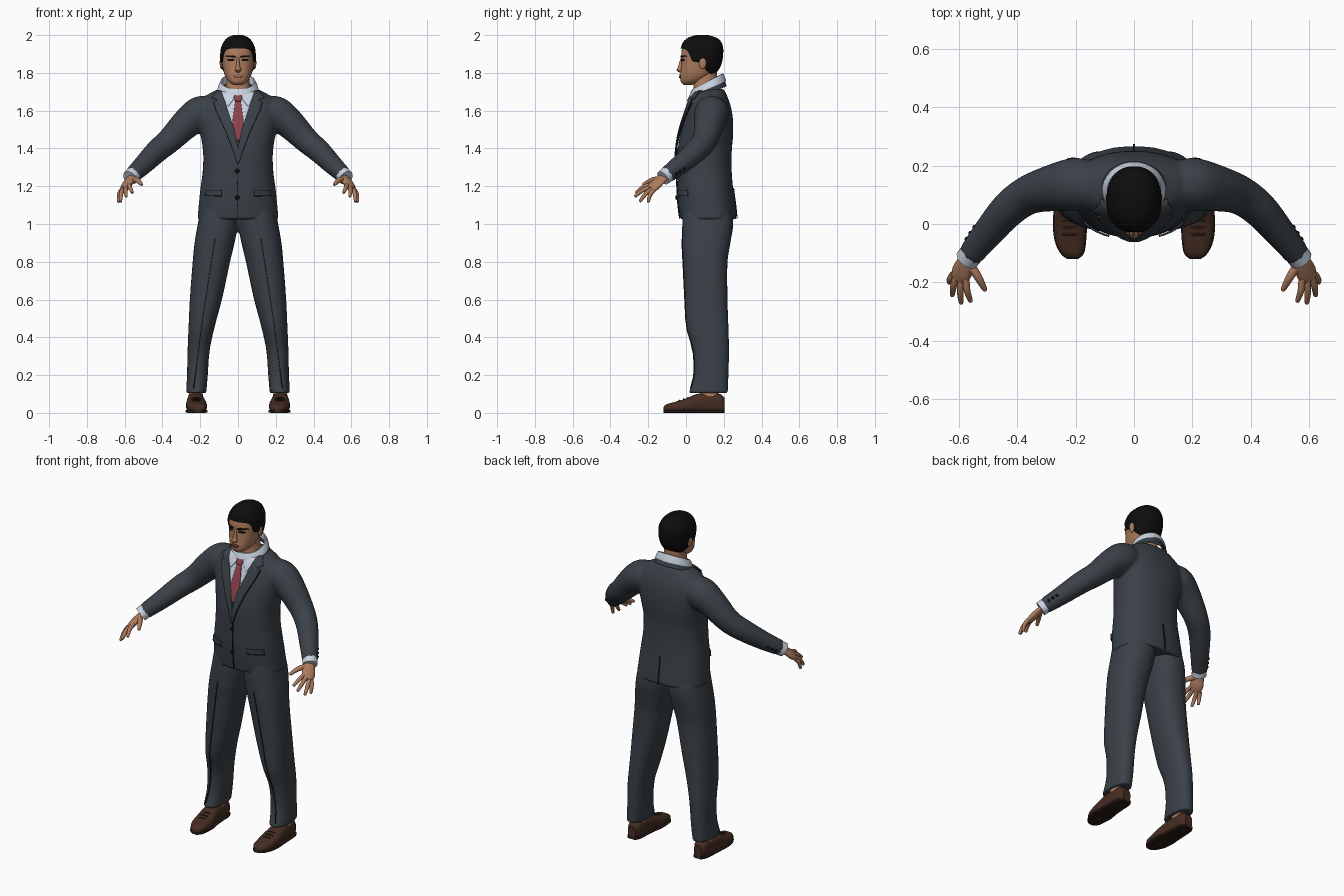
import bpy, bmesh
from math import sin, cos, pi, copysign, radians
from mathutils import Vector, Matrix

cube = bpy.data.objects.get("Cube")
if cube:
    bpy.data.objects.remove(cube)


def material(name, r, g, b):
    m = bpy.data.materials.new(name)
    m.use_nodes = True
    m.diffuse_color = (r, g, b, 1)
    m.node_tree.nodes["Principled BSDF"].inputs["Base Color"].default_value = (r, g, b, 1)
    return m


SUIT = material("charcoal_suit", .042, .053, .064)
SEAM = material("dark_seam", .012, .015, .019)
SKIN = material("skin", .42, .2, .11)
LIPS = material("lips", .27, .1, .065)
HAIR = material("black_hair", .004, .004, .004)
SHIRT = material("pale_shirt", .58, .65, .75)
TIE = material("red_tie", .27, .055, .075)
SHOE = material("brown_leather", .06, .026, .016)
SOLE = material("dark_sole", .022, .011, .008)
made = []


def finish(name, bm, mat):
    bmesh.ops.recalc_face_normals(bm, faces=bm.faces[:])
    me = bpy.data.meshes.new(name)
    bm.to_mesh(me)
    bm.free()
    me.materials.append(mat)
    ob = bpy.data.objects.new(name, me)
    bpy.context.collection.objects.link(ob)
    made.append(ob)
    return ob


def build(name, ringsets, mat, cap=True):
    """Bridge each stack of rings into one closed skin."""
    bm = bmesh.new()
    for rings in ringsets:
        vs = [[bm.verts.new(p) for p in ring] for ring in rings]
        for a, b in zip(vs, vs[1:]):
            for i in range(len(a)):
                bm.faces.new((a[i - 1], a[i], b[i], b[i - 1]))
        if cap:
            bm.faces.new(vs[0])
            bm.faces.new(vs[-1])
    return finish(name, bm, mat)


def spline(rows, t):
    """Smooth interpolation of rows (t, values...)."""
    last = len(rows) - 1
    t = min(max(t, rows[0][0]), rows[last][0])
    i = max(k for k in range(last) if rows[k][0] <= t)

    def slope(k, j):
        a, b = rows[max(k - 1, 0)], rows[min(k + 1, last)]
        return (b[j] - a[j]) / (b[0] - a[0])
    h = rows[i + 1][0] - rows[i][0]
    u = (t - rows[i][0]) / h
    w = u * u * (3 - 2 * u)
    return [rows[i][j] * (1 - w) + rows[i + 1][j] * w
            + h * u * (1 - u) * ((1 - u) * slope(i, j) - u * slope(i + 1, j))
            for j in range(1, len(rows[0]))]


def point(rows, t, ang, n=2.3, axis="z", grow=0, s=1):
    a0, a1, b0, b1 = spline(rows, t)
    c, d = [copysign(abs(v) ** (2 / n), v) for v in (cos(ang), sin(ang))]
    a = (a0 + a1) / 2 + ((a1 - a0) / 2 + grow) * c
    b = (b0 + b1) / 2 + ((b1 - b0) / 2 + grow) * d
    return Vector((a * s, b, t) if axis == "z" else (a * s, t, b))


def loft(rows, steps=40, sides=48, **kw):
    t0, t1 = rows[0][0], rows[-1][0]
    return [[point(rows, t0 + (t1 - t0) * k / steps, 2 * pi * i / sides, **kw)
             for i in range(sides)] for k in range(steps + 1)]


def sym(rows):
    return [(z, -r, r, y0, y1) for z, r, y0, y1 in rows]


def tube(pts, s=1, wide=(0, 0, 1), flat=1, steps=6, sides=20):
    """Rings along a path of (x, y, z, radius)."""
    rows = [(i, *p) for i, p in enumerate(pts)]
    count, rings = steps * (len(pts) - 1), []
    for k in range(count + 1):
        t = k / steps
        x, y, z, r = spline(rows, t)
        d = Vector(spline(rows, t + .1)[:3]) - Vector(spline(rows, t - .1)[:3])
        d.normalize()
        u = Vector(wide) - d * d.dot(Vector(wide))
        u.normalize()
        v = d.cross(u) * flat
        ring = [Vector((x, y, z)) + r * (u * cos(a) + v * sin(a))
                for a in (2 * pi * i / sides for i in range(sides))]
        rings.append([Vector((p.x * s, p.y, p.z)) for p in ring])
    return rings


def plate(name, body, rows, mat, lift=.005, s=1, n=2.3, back=False, cols=8):
    """Thin sheet hugging a body, from rows (z, x_start, x_end)."""
    bm, grid = bmesh.new(), []
    side = 1 if back else -1
    for a, b in zip(rows, rows[1:]):
        for k in range(7):
            z, xa, xb = [p + (q - p) * k / 6 for p, q in zip(a, b)]
            a0, a1, b0, b1 = spline(body, z)
            line = []
            for i in range(cols + 1):
                x = xa + (xb - xa) * i / cols
                q = min(abs(2 * x - a0 - a1) / (a1 - a0), .98)
                y = (b0 + b1) / 2 + side * ((b1 - b0) / 2 * (1 - q ** n) ** (1 / n) + lift)
                line.append(bm.verts.new((x * s, y, z)))
            grid.append(line)
    for a, b in zip(grid, grid[1:]):
        for i in range(cols):
            bm.faces.new((a[i], a[i + 1], b[i + 1], b[i]))
    bmesh.ops.remove_doubles(bm, verts=bm.verts[:], dist=.0001)
    mod = finish(name, bm, mat).modifiers.new("thickness", "SOLIDIFY")
    mod.thickness, mod.offset = .006, 0


def ball(name, loc, size, mat):
    bm = bmesh.new()
    bmesh.ops.create_uvsphere(bm, u_segments=16, v_segments=10, radius=1,
                              matrix=Matrix.Translation(loc) @ Matrix.Diagonal((*size, 1)))
    finish(name, bm, mat)


def blend(ob, rounds):
    mod = ob.modifiers.new("blend", "REMESH")
    mod.mode, mod.voxel_size, mod.use_smooth_shade = "VOXEL", .009, True
    mod = ob.modifiers.new("soften", "SMOOTH")
    mod.factor, mod.iterations = .5, rounds


# Jacket with sleeves
torso = sym([(1.025, .215, -.03, .268), (1.1, .208, -.04, .26), (1.18, .2, -.045, .25),
             (1.28, .187, -.047, .242), (1.38, .185, -.045, .242), (1.48, .2, -.03, .25),
             (1.56, .215, -.008, .248), (1.62, .212, .013, .238), (1.66, .19, .028, .225),
             (1.695, .145, .05, .21), (1.715, .1, .085, .2)])
arm = [(.14, .135, 1.59, .08), (.2, .135, 1.585, .092), (.27, .125, 1.535, .082),
       (.36, .1, 1.445, .068), (.43, .05, 1.385, .062), (.5, -.03, 1.315, .053),
       (.56, -.105, 1.258, .044)]
jacket = build("jacket", [loft(torso, 60), tube(arm, 1), tube(arm, -1)], SUIT)
blend(jacket, 6)

# Trousers
leg = [(.105, .168, .275, .015, .222), (.2, .16, .27, .042, .225), (.33, .15, .267, .038, .228),
       (.45, .125, .262, .005, .225), (.6, .085, .255, -.005, .22), (.8, .042, .24, -.015, .22),
       (.9, .018, .23, -.02, .235), (1, 0, .213, -.02, .25), (1.1, -.005, .195, -.015, .235)]
trousers = build("trousers", [loft(leg, 60, s=1), loft(leg, 60, s=-1)], SUIT)
blend(trousers, 4)

# Shirt front, tie and closing details
plate("shirt_front", torso, [(1.7, -.09, .09), (1.62, -.065, .065), (1.44, -.005, .005)], SHIRT, .005)
plate("tie_knot", torso, [(1.69, -.022, .022), (1.65, -.016, .016)], TIE, .016)
plate("tie_blade", torso, [(1.655, -.014, .014), (1.53, -.031, .031), (1.44, -.008, .008)], TIE, .011)
plate("jacket_closing", torso, [(1.4, -.002, .002), (1.03, -.006, -.002)], SEAM, .003)
plate("back_vent", torso, [(1.19, -.003, .003), (1.03, -.003, .003)], SEAM, .003, back=True)
for z in (1.28, 1.14):
    ball("front_button", (-.004, -.051, z), (.012, .006, .012), HAIR)


# Collars: tilted bands, lower at the front
def collar(name, rx, ry, z, height, mat):
    rings = []
    for grow, dz in ((.012, -height), (.006, 0), (-.004, height), (-.01, height), (-.008, -height)):
        rings.append([(cos(a) * (rx + grow), .115 + sin(a) * (ry + grow), z + dz + sin(a) * ry * .48)
                      for a in (2 * pi * i / 48 for i in range(48))])
    build(name, [rings], mat, cap=False)


collar("shirt_collar", .096, .086, 1.735, .02, SHIRT)
collar("jacket_collar", .104, .088, 1.707, .02, SUIT)

# Head: neck, skull, nose, hair
build("neck", [loft(sym([(1.66, .085, .035, .185), (1.72, .068, .04, .172),
                         (1.76, .06, .04, .165), (1.83, .06, .04, .165)]), 16, 32)], SKIN)
skull = sym([(1.736, .022, -.012, .03), (1.75, .045, -.026, .075), (1.78, .066, -.031, .13),
             (1.82, .079, -.027, .168), (1.86, .085, -.024, .184), (1.9, .086, -.025, .189),
             (1.93, .081, -.02, .188), (1.96, .066, -.006, .176), (1.98, .045, .022, .15),
             (1.991, .016, .06, .11)])
build("head", [loft(skull, 48)], SKIN)
build("nose", [loft(sym([(1.803, .008, -.036, 0), (1.813, .017, -.05, 0), (1.83, .012, -.043, 0),
                         (1.86, .008, -.034, 0), (1.882, .007, -.026, 0)]), 14, 20)], SKIN)
hairline = [(-.04, 1.93), (0, 1.924), (.022, 1.9), (.034, 1.866), (.066, 1.856),
            (.095, 1.85), (.115, 1.82), (.19, 1.785)]
hair = []
for k in range(-1, 31):
    ring, f = [], max(k, 0) / 30
    for i in range(64):
        a = 2 * pi * i / 64
        low = spline(hairline, point(skull, 1.88, a).y)[0]
        p = point(skull, low + (1.991 - low) * f, a, grow=-.006 if k < 0 else .008)
        ring.append(p + Vector((0, 0, .009 * f)))
    hair.append(ring)
build("hair", [hair], HAIR)
plate("upper_lip", skull, [(1.792, -.012, .012), (1.785, -.028, .028)], LIPS, .004)
plate("lower_lip", skull, [(1.783, -.026, .026), (1.774, -.014, .014)], LIPS, .004)

# Shoe outline, and hand shape
shoe = [(-.12, .195, .225, .01, .03), (-.105, .176, .246, .003, .045), (-.06, .167, .268, 0, .058),
        (0, .165, .275, 0, .076), (.05, .174, .272, 0, .098), (.12, .18, .268, 0, .106),
        (.18, .184, .262, 0, .1), (.205, .198, .248, .004, .08)]
sole = [(y, a - .003, b + .003, 0, .016) for y, a, b, _, _ in shoe]
spread = Vector((-.8, -.23, .56))
tips = [(.028, .56, -.262, 1.168), (.01, .592, -.268, 1.148),
        (-.01, .622, -.242, 1.122), (-.027, .632, -.2, 1.118)]
palm = [(.555, -.1, 1.262, .026), (.572, -.13, 1.238, .033), (.59, -.165, 1.205, .038),
        (.602, -.188, 1.185, .03)]
thumb = [(.568, -.13, 1.238, .016), (.535, -.18, 1.232, .014), (.512, -.222, 1.211, .009),
         (.508, -.229, 1.207, .003)]


def finger(offset, *tip):
    base, tip = Vector((.598, -.178, 1.193)) + spread * offset, Vector(tip)
    mid = (base + tip) / 2 + Vector((.004, -.004, .006))
    end = tip + (tip - mid) * .12
    return [(*base, .012), (*mid, .0115), (*tip, .008), (*end, .003)]


# Everything that comes in left and right pairs
for s, side in ((1, "left_"), (-1, "right_")):
    plate(side + "lapel", torso, [(1.705, .088, .112), (1.668, .076, .14), (1.655, .072, .108),
                                  (1.645, .068, .128), (1.6, .054, .115), (1.5, .02, .068),
                                  (1.4, -.001, .028), (1.32, -.001, .004)], SUIT, .012, s)
    plate(side + "lapel_edge", torso, [(1.643, .126, .131), (1.6, .113, .118), (1.5, .066, .071),
                                       (1.4, .026, .031), (1.33, .005, .009)], SEAM, .007, s, cols=2)
    plate(side + "collar_wing", torso, [(1.7, .018, .088), (1.66, .024, .074), (1.625, .05, .056)],
          SHIRT, .012, s)
    plate(side + "pocket_flap", torso, [(1.18, .085, .17), (1.15, .088, .172)], SUIT, .006, s)
    plate(side + "pocket_seam", torso, [(1.151, .086, .174), (1.147, .086, .174)], SEAM, .007, s)
    plate(side + "trouser_crease", leg, [(.92, .12, .124), (.5, .185, .189), (.13, .233, .237)],
          SEAM, .001, s, cols=2)
    plate(side + "eyebrow", skull, [(1.893, .03, .06), (1.888, .014, .068), (1.882, .014, .03)],
          HAIR, .003, s)
    plate(side + "eye", skull, [(1.874, .026, .048), (1.868, .018, .056), (1.864, .028, .048)],
          HAIR, .001, s)
    ball(side + "ear", (s * .088, .088, 1.853), (.009, .02, .033), SKIN)
    build(side + "hand", [tube(palm, s, spread, .5), tube(thumb, s, sides=12)]
          + [tube(finger(*t), s, sides=12) for t in tips], SKIN)
    build(side + "shirt_cuff", [tube([(.55, -.093, 1.268, .042), (.572, -.122, 1.244, .041)], s)], SHIRT)
    for k in range(3):
        ball(side + "sleeve_button", (s * (.545 + .013 * k), -.012 - .02 * k, 1.292 - .013 * k),
             (.009, .009, .008), HAIR)
    build(side + "shoe", [loft(shoe, 32, 32, n=2.6, axis="y", s=s)], SHOE)
    build(side + "sole", [loft(sole, 32, 32, n=5, axis="y", s=s)], SOLE)
    build(side + "ankle", [loft([(.07, .185, .262, .075, .175), (.16, .19, .258, .08, .17)], 4, 24, s=s)], SKIN)
    for y, z in ((-.035, .065), (-.012, .073), (.01, .08)):
        lace = [(.195, y, z - .004, .004), (.22, y, z + .001, .004), (.245, y, z - .004, .004)]
        build(side + "lace", [tube(lace, s, sides=8)], SOLE)

# Smooth shading with sharp edges kept
bpy.ops.object.select_all(action="DESELECT")
for ob in made:
    ob.select_set(True)
bpy.context.view_layer.objects.active = jacket
bpy.ops.object.shade_smooth_by_angle(angle=radians(45))
